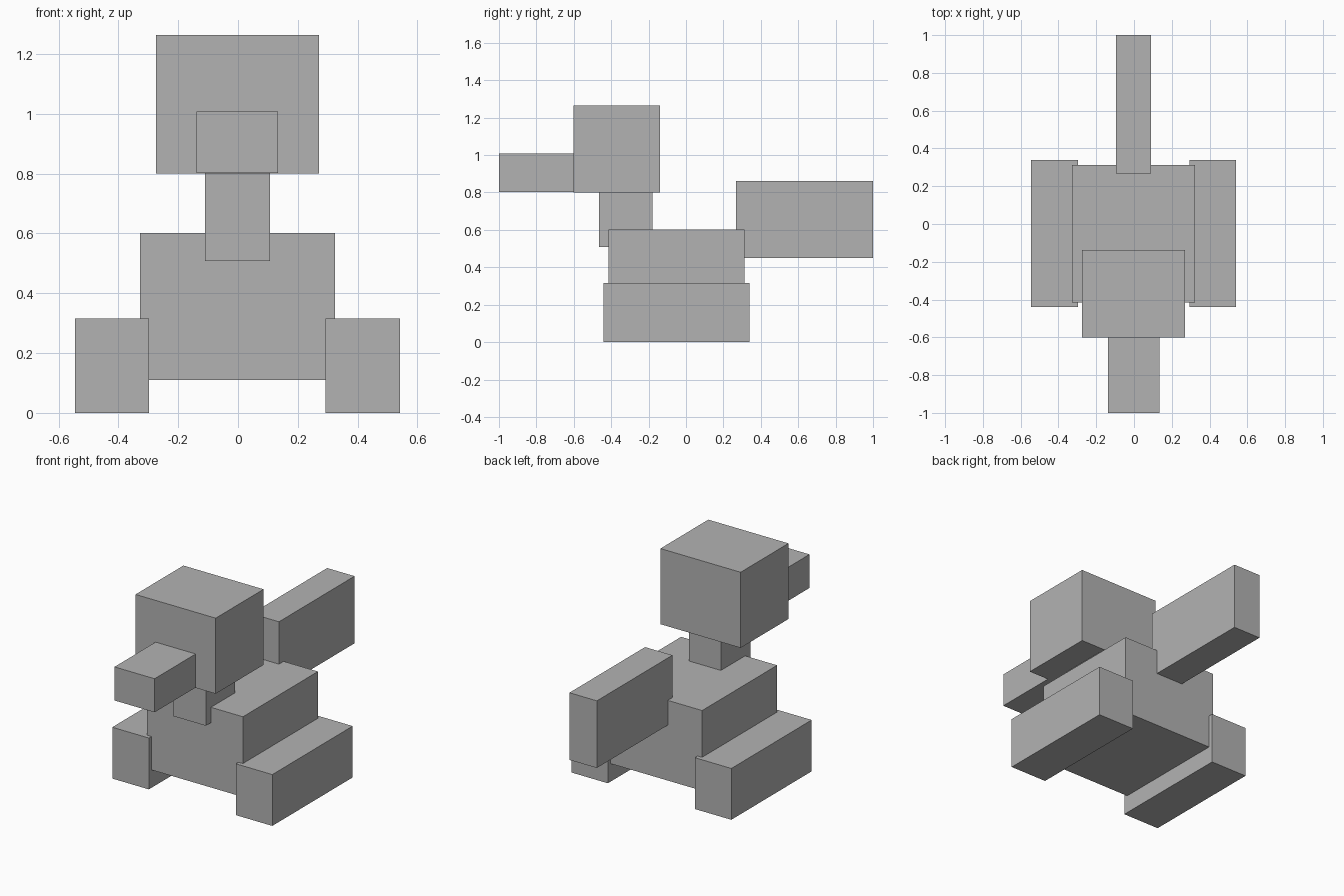
import bpy

cube = bpy.data.objects.get("Cube")
if cube:
    bpy.data.objects.remove(cube, do_unlink=True)

# One plain grey for the whole animal
grey = bpy.data.materials.new("plain grey")
grey.use_nodes = True
colour = (0.45, 0.45, 0.45, 1)
grey.diffuse_color = colour
grey.node_tree.nodes["Principled BSDF"].inputs["Base Color"].default_value = colour


def block(name, x, y, z):
    """Flat-sided block spanning the given (low, high) ranges."""
    spans = (x, y, z)
    bpy.ops.mesh.primitive_cube_add(size=1, location=[(a + b) / 2 for a, b in spans])
    obj = bpy.context.object
    obj.name = name
    obj.scale = [b - a for a, b in spans]
    bpy.ops.object.transform_apply(location=False, rotation=False, scale=True)
    obj.data.materials.append(grey)
    return obj


def centred(half, middle=-0.002):
    return (middle - half, middle + half)


# Body, neck and head
block("body", centred(0.326), (-0.415, 0.312), (0.11, 0.602))
block("neck", centred(0.109), (-0.465, -0.18), (0.508, 0.84))
block("head", centred(0.272), (-0.602, -0.138), (0.80, 1.264))
block("snout", centred(0.136), (-1.0, -0.58), (0.802, 1.008))

# Raised tail
block("tail", centred(0.093), (0.267, 1.0), (0.45, 0.862))

# Long low legs on both sides
for side, sign in (("left", 1), ("right", -1)):
    block(side + "_leg", centred(0.124, sign * 0.419 - 0.002), (-0.44, 0.339), (0, 0.315))
